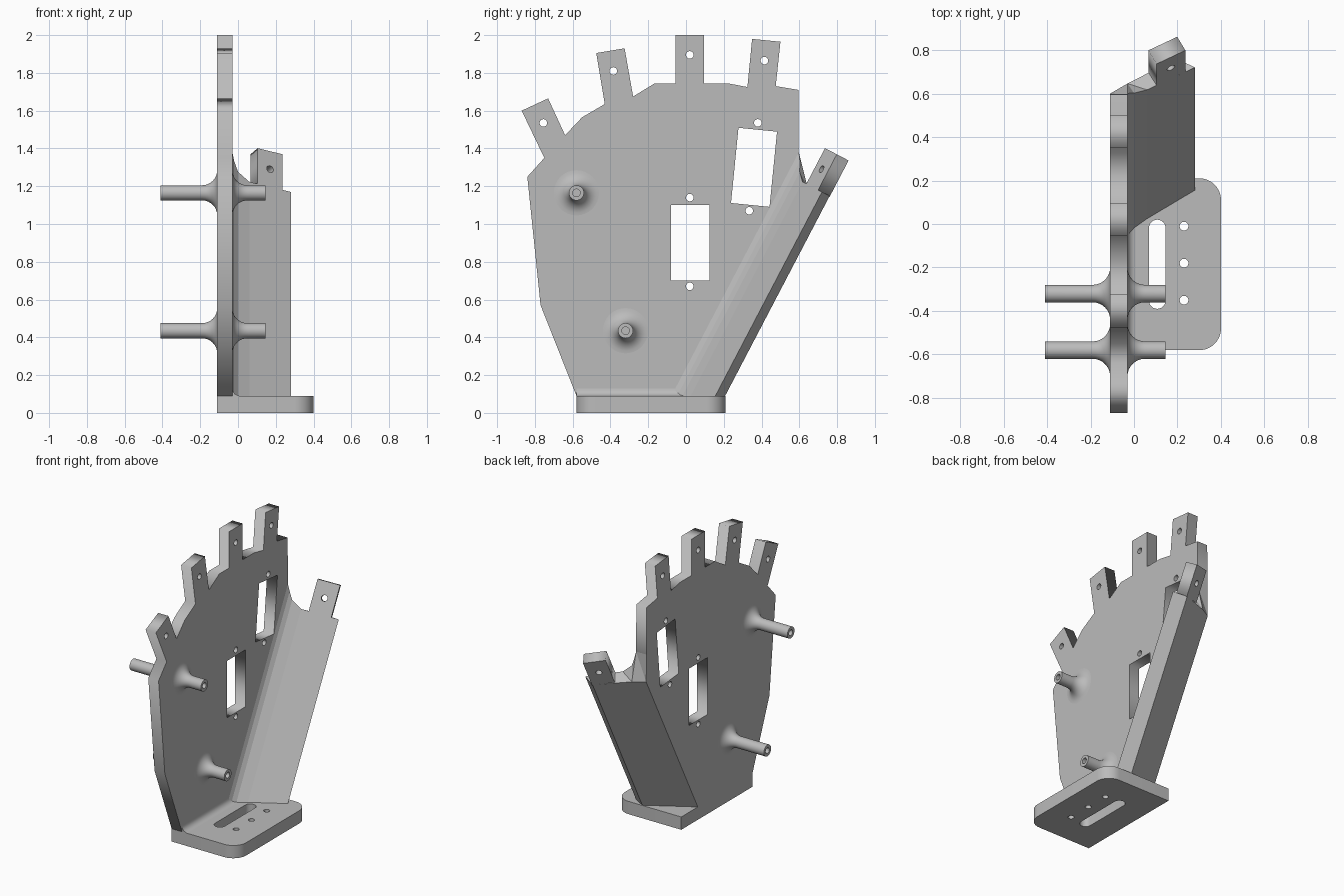
import bpy, bmesh, math
from mathutils import Matrix, Vector

if "Cube" in bpy.data.objects:
    bpy.data.objects.remove(bpy.data.objects["Cube"])

grey = bpy.data.materials.new("plain grey")
grey.diffuse_color = (0.5, 0.5, 0.5, 1)
grey.use_nodes = True
grey.node_tree.nodes["Principled BSDF"].inputs["Base Color"].default_value = grey.diffuse_color


def add_object(name, mesh, smooth=False):
    ob = bpy.data.objects.new(name, mesh)
    bpy.context.collection.objects.link(ob)
    mesh.materials.clear()
    mesh.materials.append(grey)
    if smooth:
        bpy.ops.object.select_all(action='DESELECT')
        ob.select_set(True)
        bpy.context.view_layer.objects.active = ob
        bpy.ops.object.shade_smooth_by_angle(angle=math.radians(35))
    return ob


def arc(cx, cy, r, a0, a1, n):
    return [(cx + r * math.cos(math.radians(a0 + (a1 - a0) * i / n)),
             cy + r * math.sin(math.radians(a0 + (a1 - a0) * i / n))) for i in range(n + 1)]


def circle(cx, cy, r=0.02):
    return arc(cx, cy, r, 0, 360, 24)[:-1]


def rect(cx, cy, w, h, tilt=0):
    c, s = math.cos(math.radians(tilt)), math.sin(math.radians(tilt))
    return [(cx + x * c - y * s, cy + x * s + y * c)
            for x, y in ((-w/2, -h/2), (w/2, -h/2), (w/2, h/2), (-w/2, h/2))]


def sheet(name, loops, matrix, thick, smooth=False):
    """Flat plate with holes: filled 2D curve, extruded about its middle."""
    cu = bpy.data.curves.new(name, 'CURVE')
    cu.dimensions, cu.fill_mode, cu.extrude = '2D', 'BOTH', thick / 2
    for pts in loops:
        sp = cu.splines.new('POLY')
        sp.points.add(len(pts) - 1)
        for p, (x, y) in zip(sp.points, pts):
            p.co = (x, y, 0, 1)
        sp.use_cyclic_u = True
    tmp = bpy.data.objects.new("tmp", cu)
    bpy.context.collection.objects.link(tmp)
    dg = bpy.context.evaluated_depsgraph_get()
    me = bpy.data.meshes.new_from_object(tmp.evaluated_get(dg))
    bpy.data.objects.remove(tmp)
    bm = bmesh.new()
    bm.from_mesh(me)
    bmesh.ops.remove_doubles(bm, verts=bm.verts, dist=1e-5)
    bm.transform(matrix)
    bmesh.ops.recalc_face_normals(bm, faces=bm.faces)
    bm.to_mesh(me)
    bm.free()
    me.name = name
    return add_object(name, me, smooth)


def prism(name, bottom, top, smooth=False):
    """Solid between two matching loops of 3D points."""
    bm = bmesh.new()
    b = [bm.verts.new(p) for p in bottom]
    t = [bm.verts.new(p) for p in top]
    n = len(b)
    for i in range(n):
        j = (i + 1) % n
        bm.faces.new((b[i], b[j], t[j], t[i]))
    caps = [bm.faces.new(b), bm.faces.new(t)]
    bmesh.ops.triangulate(bm, faces=caps)
    bmesh.ops.recalc_face_normals(bm, faces=bm.faces)
    me = bpy.data.meshes.new(name)
    bm.to_mesh(me)
    bm.free()
    return add_object(name, me, smooth)


def frame(origin, ax, ay, az):
    m = Matrix((ax, ay, az)).transposed().to_4x4()
    m.translation = origin
    return m


# Palm plate with four finger tabs, drawn in (y, z)
outline = [(-.58, .09), (-.77, .57), (-.84, 1.25), (-.75, 1.35), (-.87, 1.60), (-.73, 1.665),
           (-.64, 1.47), (-.55, 1.565), (-.43, 1.635), (-.475, 1.905), (-.325, 1.93),
           (-.28, 1.675), (-.165, 1.745), (-.055, 1.745), (-.055, 2), (.095, 2), (.095, 1.745),
           (.22, 1.745), (.325, 1.725), (.35, 1.98), (.50, 1.965), (.475, 1.73), (.595, 1.71),
           (.597, 1.36), (-.066, .09)]
holes = [(.02, 1.14), (.02, .67), (.38, 1.535), (.335, 1.07),
         (-.755, 1.535), (-.385, 1.81), (.02, 1.895), (.415, 1.865)]
X, Y, Z = Vector((1, 0, 0)), Vector((0, 1, 0)), Vector((0, 0, 1))
sheet("palm_plate",
      [outline, rect(.022, .9, .205, .4), rect(.36, 1.30, .205, .4, -5.7)] + [circle(*h) for h in holes],
      frame((-.07, 0, 0), Y, Z, X), .08)

# Base plate with rounded corners, slot and screw holes
base = [(-.11, -.58)] + arc(.30, -.48, .10, -90, 0, 10) + arc(.30, .11, .10, 0, 90, 10) + [(-.11, .21)]
slot = arc(.107, -.018, .038, 0, 180, 12) + arc(.107, -.352, .038, 180, 360, 12)
sheet("base_plate", [base, slot] + [circle(.23, y) for y in (-.01, -.18, -.35)],
      Matrix.Translation((0, 0, .045)), .09, True)

# Fillet between palm and base
fil = [(-.035, .085)] + [(-.035, .13)] + arc(.01, .13, .04, 180, 270, 6) + [(.01, .085)]
prism("base_fillet", [(x, -.58, z) for x, z in fil], [(x, .02, z) for x, z in fil], True)

# Thumb plate: cross-section (x, v) swept along its leaning axis
lean, turn = math.radians(27.6), math.radians(28)
sl, cl = math.sin(lean), math.cos(lean)
V, U = Vector((0, cl, -sl)), Vector((0, sl, cl))
E = X * math.cos(turn) + V * math.sin(turn)
N = -X * math.sin(turn) + V * math.cos(turn)
section = [(-.11, -.11, 1.50), (-.11, -.019, 1.33), (-.03, .023, 1.35), (.195, .142, 1.37),
           (.28, .096, 1.37), (.06, -.02, 1.37), (0, -.058, 1.41), (-.02, -.083, 1.46),
           (-.03, -.11, 1.50)]
thumb = prism("thumb_plate",
              [X * x + V * v + U * ((.088 + v * sl) / cl) for x, v, s in section],
              [X * x + V * v + U * s for x, v, s in section])
thumb_frame = frame(X * .17 + V * .038 + N * .04, E, U, N)

# Window and screw holes through the thumb plate
cutter = sheet("thumb_cutter", [rect(0, .912, .2, .4), circle(0, 1.15), circle(0, .68)],
               thumb_frame, .2)
cutter.hide_render = True
mod = thumb.modifiers.new("cut", 'BOOLEAN')
mod.operation, mod.solver, mod.object = 'DIFFERENCE', 'EXACT', cutter
bpy.context.view_layer.update()
cut = bpy.data.meshes.new_from_object(thumb.evaluated_get(bpy.context.evaluated_depsgraph_get()))
thumb.modifiers.clear()
thumb.data = cut
bpy.data.objects.remove(cutter)

# Thumb tab
sheet("thumb_tab", [rect(0, 1.474, .15, .218), circle(0, 1.476)], thumb_frame, .08)

# Flared pegs through the palm, with blind holes in both ends
half = [(.31, .0), (.31, .02), (.41, .02), (.41, .04)]
flare = arc(.19, .12, .08, 270, 180, 8)
profile = ([(-x, r) for x, r in half] + [(-x - .0, r) for x, r in flare]
           + [(x - .14, r) for x, r in reversed(flare)]
           + [(.045, 0), (.045, .02), (.145, .02), (.145, .04)][::-1])
for name, y, z in (("upper_peg", -.58, 1.165), ("lower_peg", -.32, .435)):
    bm = bmesh.new()
    vs = [bm.verts.new((x, r, 0)) for x, r in profile]
    es = [bm.edges.new(p) for p in zip(vs, vs[1:])]
    bmesh.ops.spin(bm, geom=vs + es, cent=(0, 0, 0), axis=X, angle=2 * math.pi, steps=32)
    bmesh.ops.remove_doubles(bm, verts=bm.verts, dist=1e-5)
    bmesh.ops.recalc_face_normals(bm, faces=bm.faces)
    bm.transform(Matrix.Translation((0, y, z)))
    me = bpy.data.meshes.new(name)
    bm.to_mesh(me)
    bm.free()
    add_object(name, me, True)
